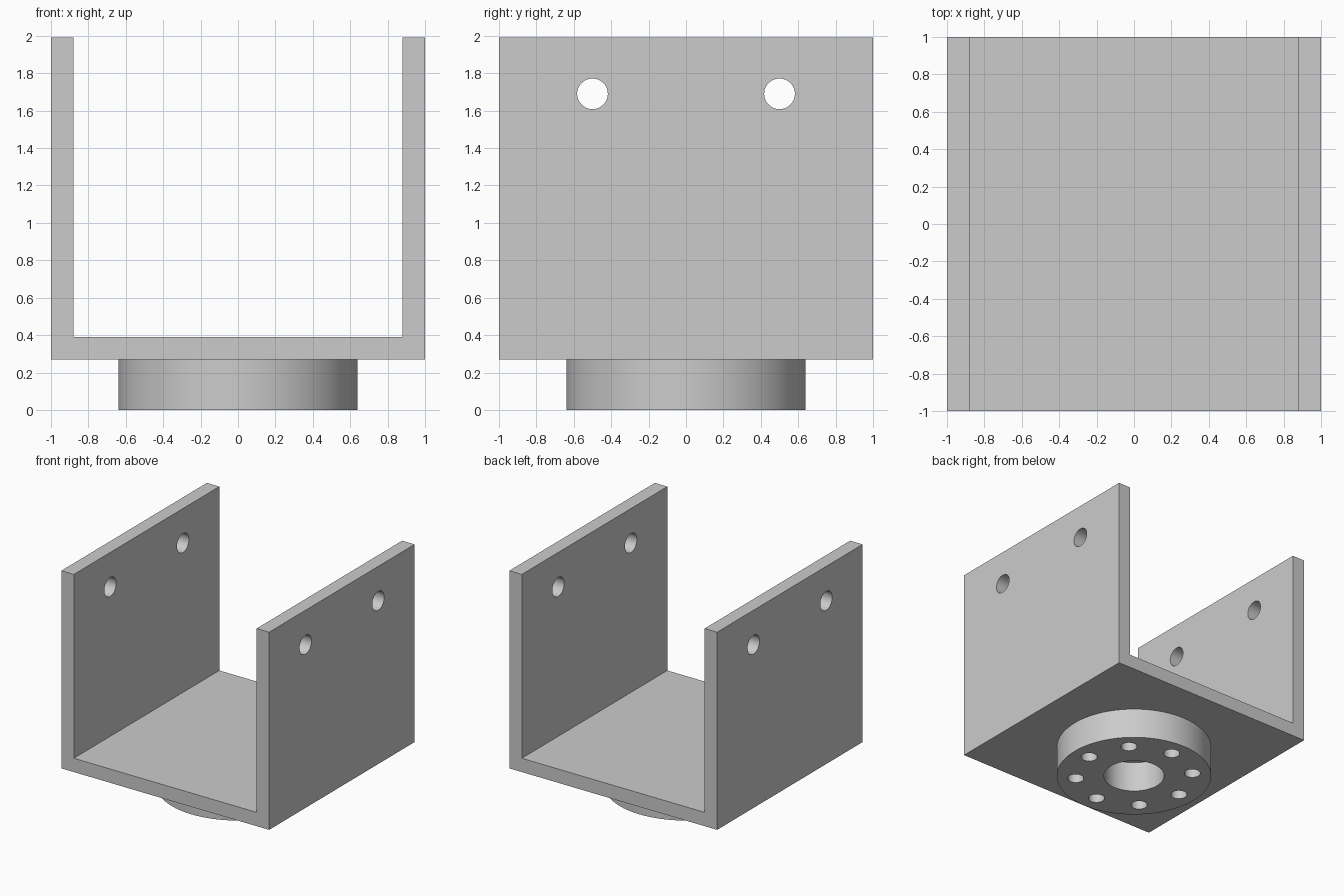
import bpy
import bmesh
from math import pi, cos, sin
from mathutils import Matrix, Vector

cube = bpy.data.objects.get("Cube")
if cube:
    bpy.data.objects.remove(cube, do_unlink=True)

# Single plain grey finish
grey = bpy.data.materials.new("plain_grey")
grey.use_nodes = True
color = (0.6, 0.6, 0.6, 1)
grey.diffuse_color = color
grey.node_tree.nodes["Principled BSDF"].inputs["Base Color"].default_value = color


def add_object(name, bm):
    bmesh.ops.recalc_face_normals(bm, faces=bm.faces)
    mesh = bpy.data.meshes.new(name)
    bm.to_mesh(mesh)
    bm.free()
    mesh.materials.append(grey)
    obj = bpy.data.objects.new(name, mesh)
    bpy.context.collection.objects.link(obj)
    return obj


def add_cylinder(bm, radius, depth, center, sides, rotation=Matrix()):
    bmesh.ops.create_cone(bm, cap_ends=True, segments=sides, radius1=radius,
                          radius2=radius, depth=depth,
                          matrix=Matrix.Translation(center) @ rotation)


def drill(obj, cutter):
    cutter.hide_render = True
    mod = obj.modifiers.new("holes", "BOOLEAN")
    mod.operation = "DIFFERENCE"
    mod.solver = "EXACT"
    mod.object = cutter
    bpy.ops.object.select_all(action="DESELECT")
    bpy.context.view_layer.objects.active = obj
    obj.select_set(True)
    bpy.ops.object.modifier_apply(modifier=mod.name)
    bpy.data.objects.remove(cutter, do_unlink=True)
    bpy.ops.object.shade_smooth_by_angle(angle=pi / 6)


base, floor, top = 0.27, 0.39, 1.99
outer, inner = 1.0, 0.88

# U-shaped bracket: one profile extruded front to back
profile = [(-outer, base), (outer, base), (outer, top), (inner, top),
           (inner, floor), (-inner, floor), (-inner, top), (-outer, top)]
bm = bmesh.new()
face = bm.faces.new([bm.verts.new((x, -1, z)) for x, z in profile])
result = bmesh.ops.extrude_face_region(bm, geom=[face])
bmesh.ops.translate(bm, vec=Vector((0, 2, 0)),
                    verts=[v for v in result["geom"] if isinstance(v, bmesh.types.BMVert)])
bracket = add_object("u_bracket", bm)

# Cross holes through both side walls
bm = bmesh.new()
for y in (-0.5, 0.5):
    add_cylinder(bm, 0.082, 3, (0, y, 1.69), 48, Matrix.Rotation(pi / 2, 4, "Y"))
drill(bracket, add_object("wall_hole_cutter", bm))

# Round mounting flange under the bracket
bm = bmesh.new()
add_cylinder(bm, 0.64, base, (0, 0, base / 2), 96)
flange = add_object("mounting_flange", bm)

# Centre bore and ring of bolt holes, closed above by the bracket floor
bm = bmesh.new()
add_cylinder(bm, 0.25, 1, (0, 0, base / 2), 64)
for i in range(8):
    a = i * pi / 4
    add_cylinder(bm, 0.067, 1, (0.485 * cos(a), 0.485 * sin(a), base / 2), 32)
drill(flange, add_object("flange_hole_cutter", bm))
